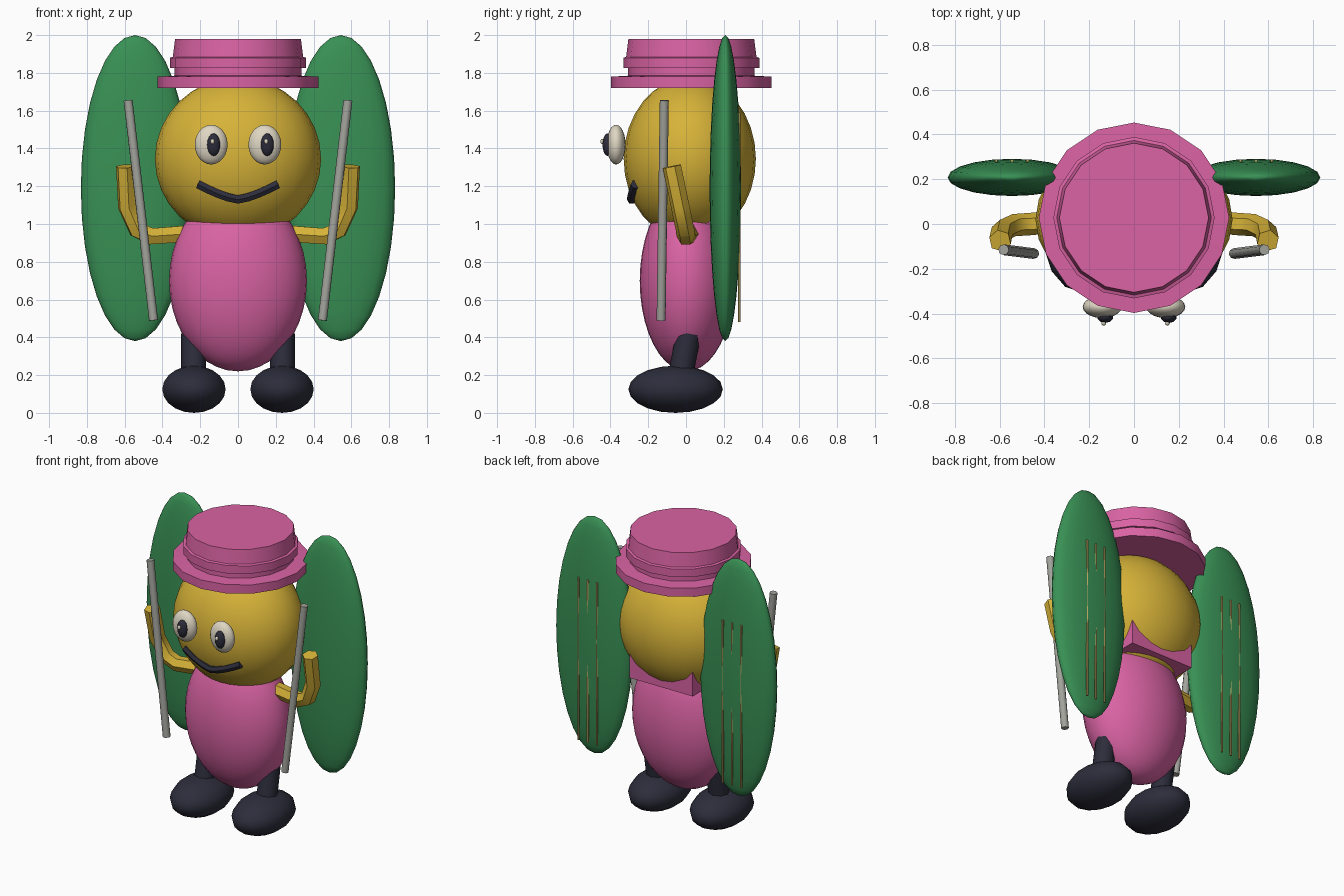
import bpy, bmesh, math
from mathutils import Matrix, Vector

if "Cube" in bpy.data.objects:
    bpy.data.objects.remove(bpy.data.objects["Cube"])


def material(name, rgb):
    m = bpy.data.materials.new(name)
    m.diffuse_color = (*rgb, 1)
    m.use_nodes = True
    m.node_tree.nodes["Principled BSDF"].inputs["Base Color"].default_value = m.diffuse_color
    return m


PINK = material("pink", (0.70, 0.125, 0.37))
YELLOW = material("yellow", (0.68, 0.45, 0.04))
GREEN = material("green", (0.04, 0.28, 0.09))
DARK = material("dark_navy", (0.026, 0.026, 0.045))
CREAM = material("cream", (0.74, 0.68, 0.55))
GREY = material("grey", (0.37, 0.37, 0.34))
TAN = material("tan", (0.48, 0.38, 0.12))


def add(name, mesh, mat, angle=50):
    mesh.materials.clear()
    mesh.materials.append(mat)
    mesh.shade_smooth()
    mesh.set_sharp_from_angle(angle=math.radians(angle))
    ob = bpy.data.objects.new(name, mesh)
    bpy.context.collection.objects.link(ob)
    return ob


def from_bmesh(name, bm, mat, angle=50):
    bmesh.ops.recalc_face_normals(bm, faces=bm.faces)
    mesh = bpy.data.meshes.new(name)
    bm.to_mesh(mesh)
    bm.free()
    return add(name, mesh, mat, angle)


def ellipsoid(name, centre, radii, mat, seg=24, rings=16):
    bm = bmesh.new()
    mtx = Matrix.Translation(centre) @ Matrix.Diagonal((*radii, 1))
    bmesh.ops.create_uvsphere(bm, u_segments=seg, v_segments=rings, radius=1, matrix=mtx)
    return from_bmesh(name, bm, mat, 80)


def rod(name, a, b, radius, mat, sides=8):
    a, b = Vector(a), Vector(b)
    bm = bmesh.new()
    mtx = Matrix.Translation((a + b) / 2) @ (b - a).to_track_quat('Z', 'Y').to_matrix().to_4x4()
    bmesh.ops.create_cone(bm, cap_ends=True, segments=sides, radius1=radius,
                          radius2=radius, depth=(b - a).length, matrix=mtx)
    return from_bmesh(name, bm, mat)


def tube(name, points, radius, mat, res=1):
    cu = bpy.data.curves.new(name, 'CURVE')
    cu.dimensions = '3D'
    cu.bevel_depth, cu.bevel_resolution, cu.use_fill_caps = radius, res, True
    sp = cu.splines.new('POLY')
    sp.points.add(len(points) - 1)
    for p, co in zip(sp.points, points):
        p.co = (*co, 1)
    tmp = bpy.data.objects.new(name + "_path", cu)
    mesh = bpy.data.meshes.new_from_object(tmp)
    bpy.data.objects.remove(tmp)
    return add(name, mesh, mat)


# body and head
ellipsoid("body", (0, 0.005, 0.7), (0.365, 0.25, 0.48), PINK, 32, 20)
ellipsoid("head", (0, 0.02, 1.345), (0.44, 0.35, 0.43), YELLOW)

# block behind the neck that carries the wings
bm = bmesh.new()
bmesh.ops.create_cube(bm, size=1, matrix=Matrix.Translation((0, 0.17, 1.09))
                      @ Matrix.Diagonal((0.48, 0.2, 0.18, 1)))
from_bmesh("back_block", bm, PINK)

# hat turned from a stepped profile (radius, height)
profile = [(0.425, 1.72), (0.425, 1.78), (0.335, 1.785), (0.335, 1.825), (0.36, 1.825),
           (0.36, 1.88), (0.345, 1.885), (0.333, 1.98)]
bm = bmesh.new()
N = 16
loops = [[bm.verts.new((r * math.cos(2 * math.pi * i / N), 0.028 + r * math.sin(2 * math.pi * i / N), z))
          for i in range(N)] for r, z in profile]
for lo, hi in zip(loops, loops[1:]):
    for i in range(N):
        bm.faces.new((lo[i], lo[(i + 1) % N], hi[(i + 1) % N], hi[i]))
bm.faces.new(loops[0])
bm.faces.new(loops[-1])
from_bmesh("hat", bm, PINK)

# smiling mouth
mouth = []
for i in range(9):
    x = -0.21 + 0.42 * i / 8
    mouth.append((x, -0.288 + 0.45 * x * x, 1.13 + 0.08 * (abs(x) / 0.21) ** 1.4))
tube("mouth", mouth, 0.025, DARK)

for s, side in ((-1, "left"), (1, "right")):
    # eye with pupil and glint, both pupils looking the same way
    ellipsoid(side + "_eye", (s * 0.142, -0.37, 1.42), (0.087, 0.05, 0.105), CREAM, 20, 12)
    px = s * 0.142 + 0.013
    ellipsoid(side + "_pupil", (px, -0.415, 1.42), (0.036, 0.027, 0.06), DARK, 10, 8)
    ellipsoid(side + "_glint", (px - 0.006, -0.443, 1.437), (0.011, 0.011, 0.014), CREAM, 8, 6)

    # wing with three strips along its back
    ellipsoid(side + "_wing", (s * 0.545, 0.208, 1.19), (0.287, 0.083, 0.81), GREEN, 20, 16)
    for k in (-1, 0, 1):
        x = s * 0.545 + k * 0.07
        rod(side + "_wing_strip", (x, 0.282, 0.48), (x, 0.282, 1.59), 0.007, TAN, 6)

    # bent arm holding a stick
    arm = [(0.25, 0.02, 0.95), (0.46, 0.0, 0.935), (0.535, -0.005, 0.97),
           (0.588, -0.03, 1.09), (0.598, -0.075, 1.305)]
    tube(side + "_arm", [(s * x, y, z) for x, y, z in arm], 0.05, YELLOW, 1)
    rod(side + "_stick", (s * 0.582, -0.115, 1.655), (s * 0.447, -0.132, 0.49), 0.024, GREY)

    # leg and foot
    rod(side + "_leg", (s * 0.235, -0.035, 0.16), (s * 0.235, 0.013, 0.42), 0.066, DARK)
    ellipsoid(side + "_foot", (s * 0.233, -0.055, 0.125), (0.172, 0.25, 0.125), DARK, 14, 10)
